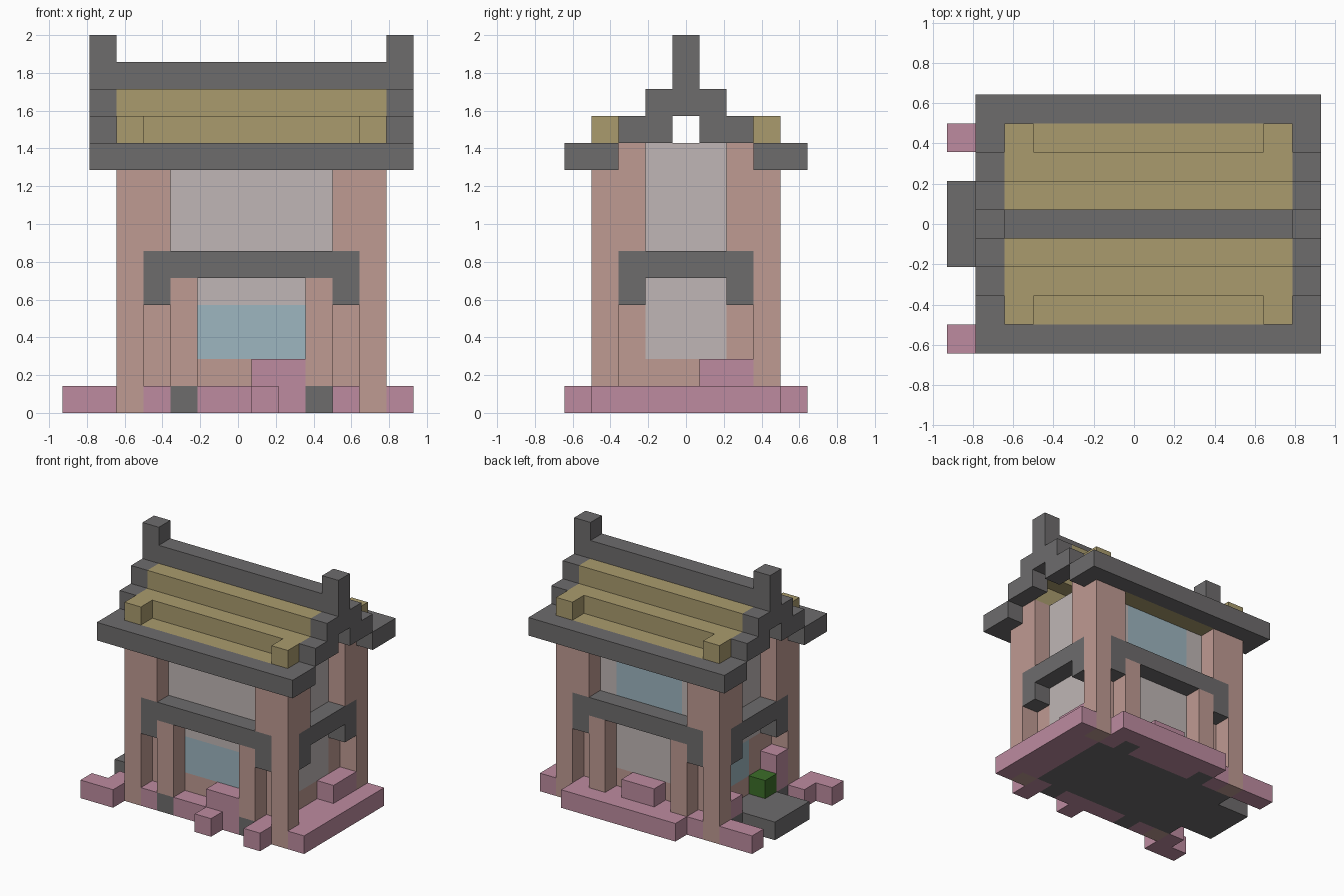
import bpy
import bmesh
from mathutils import Matrix, Vector

if "Cube" in bpy.data.objects:
    bpy.data.objects.remove(bpy.data.objects["Cube"])

UNIT = 1 / 7                      # edge of one building block
ORIGIN = Vector((6.5, 4.5, 0))    # block coordinates of the model centre


def material(name, r, g, b):
    mat = bpy.data.materials.new(name)
    mat.use_nodes = True
    colour = (r, g, b, 1)
    mat.diffuse_color = colour
    mat.node_tree.nodes["Principled BSDF"].inputs["Base Color"].default_value = colour
    return mat


stone = material("dark grey stone", .155, .15, .152)
straw = material("straw yellow", .4, .33, .155)
timber = material("rose timber", .52, .325, .29)
plaster = material("pale plaster", .525, .47, .465)
glass = material("pale blue glass", .34, .465, .525)
blossom = material("pink blossom", .51, .26, .35)
leaf = material("leaf green", .045, .155, .022)


def mirrored(boxes, mirror):
    """Repeat the boxes across the house's own x and y middle planes."""
    result = set(boxes)
    if "x" in mirror:
        result |= {((14 - x[1], 14 - x[0]), y, z) for x, y, z in result}
    if "y" in mirror:
        result |= {(x, (9 - y[1], 9 - y[0]), z) for x, y, z in result}
    return sorted(result)


def part(name, mat, *boxes, mirror=""):
    """Build one object from boxes given as x, y and z spans in blocks."""
    bm = bmesh.new()
    for spans in mirrored(boxes, mirror):
        low = Vector([s[0] for s in spans])
        high = Vector([s[1] for s in spans])
        centre = ((low + high) / 2 - ORIGIN) * UNIT
        size = (high - low) * UNIT
        bmesh.ops.create_cube(
            bm, size=1, matrix=Matrix.Translation(centre) @ Matrix.Diagonal(size.to_4d()))
    mesh = bpy.data.meshes.new(name)
    bm.to_mesh(mesh)
    bm.free()
    mesh.materials.append(mat)
    obj = bpy.data.objects.new(name, mesh)
    bpy.context.collection.objects.link(obj)
    return obj


# Common spans
front, front_wall, back_wall, back = (1, 2), (2, 3), (6, 7), (7, 8)
ground, sill = (0, 1), (1, 2)

# Ground floor, doorstep and the footings below the slim posts
part("floor", stone, ((2, 11), (2, 7), ground))
part("doorstep", stone, ((0, 2), (3, 6), ground))
part("post_footing", stone, ((9, 10), front, ground), mirror="xy")

# Flower beds around the base
part("side_bed", blossom, ((11, 12), (2, 7), ground), ((12, 13), (1, 8), ground))
part("long_bed", blossom, ((5, 9), front, ground), ((10, 11), front, ground), mirror="xy")
part("back_bed", blossom, ((4, 11), (8, 9), ground))
part("front_tuft", blossom, ((7, 8), (0, 1), ground), ((10, 11), (0, 1), ground))
part("entrance_bed", blossom, ((0, 2), (0, 1), ground), ((1, 2), front, ground),
     ((0, 2), back, ground))
part("front_bush", blossom, ((7, 9), front, sill))
part("back_bush", blossom, ((6, 8), back, sill))
part("side_bush", blossom, ((11, 12), (5, 7), sill))
part("entrance_bush", blossom, ((2, 3), back_wall, sill), ((2, 3), front_wall, (1, 3)))
part("green_plant", leaf, ((2, 3), (3, 4), sill))

# Corner posts: full height outside, overhanging above the arches
part("corner_post", timber,
     ((11, 12), front, (0, 9)), ((10, 11), front, (6, 9)),
     ((11, 12), front_wall, (6, 10)), ((10, 11), front_wall, (1, 10)), mirror="xy")
part("slim_post", timber, ((9, 10), front, (1, 5)), mirror="xy")

# Timber skirting and framing of the walls
part("wall_skirting", timber, ((4, 10), front_wall, sill), mirror="y")
part("wall_frame", timber, ((4, 5), front_wall, (2, 5)), mirror="xy")
part("side_skirting", timber, ((10, 11), (3, 6), sill), mirror="x")
part("door_frame", timber, ((3, 4), (3, 4), (2, 4)))

# Plaster panels
part("front_panel", plaster, ((4, 10), front_wall, (5, 10)), ((5, 9), front_wall, (4, 5)))
part("back_panel", plaster, ((5, 9), back_wall, (2, 6)),
     ((4, 5), back_wall, (5, 10)), ((9, 10), back_wall, (5, 10)))
part("left_panel", plaster, ((10, 11), (3, 6), (2, 10)))
part("right_panel", plaster, ((3, 4), (3, 6), (4, 10)))

# Windows
part("front_window", glass, ((5, 9), front_wall, (2, 4)))
part("back_window", glass, ((5, 9), back_wall, (6, 10)))
part("entrance_window", glass, ((3, 4), (4, 6), (2, 4)))

# Stone arches on all four sides
part("long_arch", stone, ((3, 11), front, (5, 6)), ((3, 4), front, (4, 5)), mirror="xy")
part("side_arch", stone, ((11, 12), (2, 7), (5, 6)),
     ((11, 12), front_wall, (4, 5)), mirror="xy")

# Roof: eaves, stepped gables, ridge with end horns, straw rows
part("eaves", stone, ((1, 13), (0, 1), (9, 10)), ((12, 13), front, (9, 10)), mirror="xy")
part("gable", stone, ((12, 13), (2, 4), (10, 11)), ((12, 13), (3, 6), (11, 12)), mirror="xy")
part("ridge", stone, ((1, 13), (4, 5), (12, 13)))
part("ridge_horn", stone, ((12, 13), (4, 5), (13, 14)), mirror="x")
for level in range(3):
    row = 1 + level
    part(f"straw_row_{level + 1}", straw,
         ((2, 12), (row, row + 1), (9 + level, 10 + level)), mirror="y")
part("straw_end_block", straw, ((11, 12), front, (10, 11)), mirror="xy")
